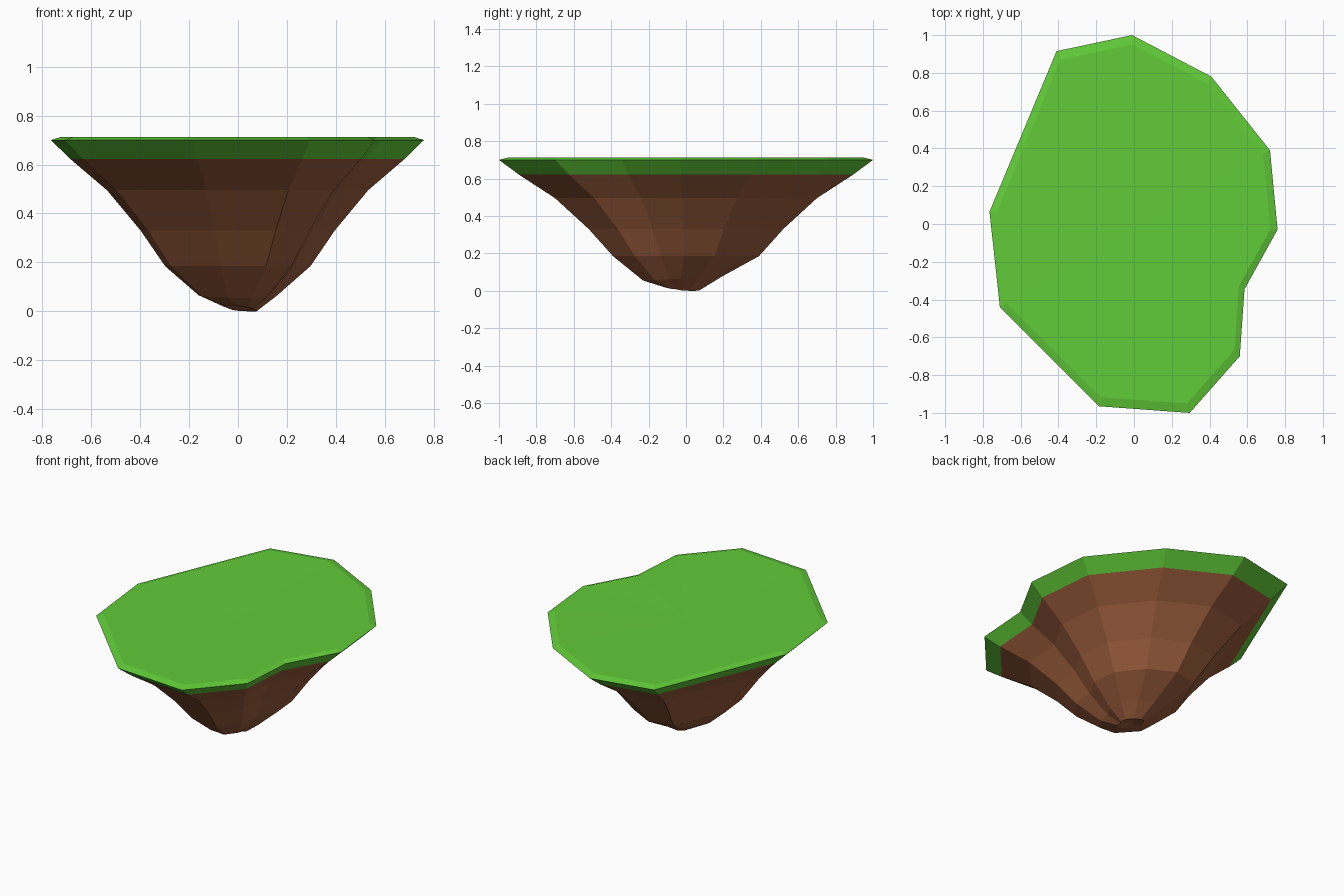
import bpy

if "Cube" in bpy.data.objects:
    bpy.data.objects.remove(bpy.data.objects["Cube"])

# Island outline seen from above, anticlockwise
OUTLINE = [(0.76, -0.03), (0.72, 0.39), (0.41, 0.78), (-0.01, 1.0),
           (-0.41, 0.915), (-0.765, 0.065), (-0.71, -0.44), (-0.185, -0.965),
           (0.295, -1.0), (0.56, -0.70), (0.585, -0.345)]
N = len(OUTLINE)


def material(name, color):
    m = bpy.data.materials.new(name)
    m.diffuse_color = color
    m.use_nodes = True
    m.node_tree.nodes["Principled BSDF"].inputs["Base Color"].default_value = m.diffuse_color
    return m


def ring(scale, z):
    return [(x * scale, y * scale, z) for x, y in OUTLINE]


def loft(name, rings, mat, first_tip=None, last_tip=None):
    """Join rings (bottom to top) with quads; fan-close an end if a tip is given."""
    verts = [v for r in rings for v in r]
    faces = []
    for r in range(len(rings) - 1):
        for i in range(N):
            j = (i + 1) % N
            faces.append((r * N + i, r * N + j, (r + 1) * N + j, (r + 1) * N + i))
    top = (len(rings) - 1) * N
    if first_tip:
        verts.append(first_tip)
        faces += [((i + 1) % N, i, len(verts) - 1) for i in range(N)]
    if last_tip:
        verts.append(last_tip)
        faces += [(top + i, top + (i + 1) % N, len(verts) - 1) for i in range(N)]
    mesh = bpy.data.meshes.new(name)
    mesh.from_pydata(verts, [], faces)
    mesh.materials.append(mat)
    obj = bpy.data.objects.new(name, mesh)
    bpy.context.collection.objects.link(obj)
    return obj


grass = material("grass", (0.12, 0.60, 0.04, 1))
earth = material("earth", (0.33, 0.11, 0.045, 1))

# Earth underside: tapering rings ending in a small tilted, dished foot
foot = [(x * 0.09 + 0.01, y * 0.09 - 0.02, max(0, 0.011 - 0.012 * x - 0.01 * y))
        for x, y in OUTLINE]
low = [(x * 0.21, y * 0.21 - 0.02, 0.065 + 0.01 * y) for x, y in OUTLINE]
loft("earth_underside",
     [foot, low, ring(0.39, 0.185), ring(0.52, 0.33), ring(0.70, 0.495), ring(0.895, 0.622)],
     earth, first_tip=(0.0, -0.02, 0.03))

# Grass cap: flared side band, slightly raised lip and shallow dished top
loft("grass_top",
     [ring(0.895, 0.622), ring(1.0, 0.70), ring(0.95, 0.712)],
     grass, last_tip=(0, 0, 0.703))
